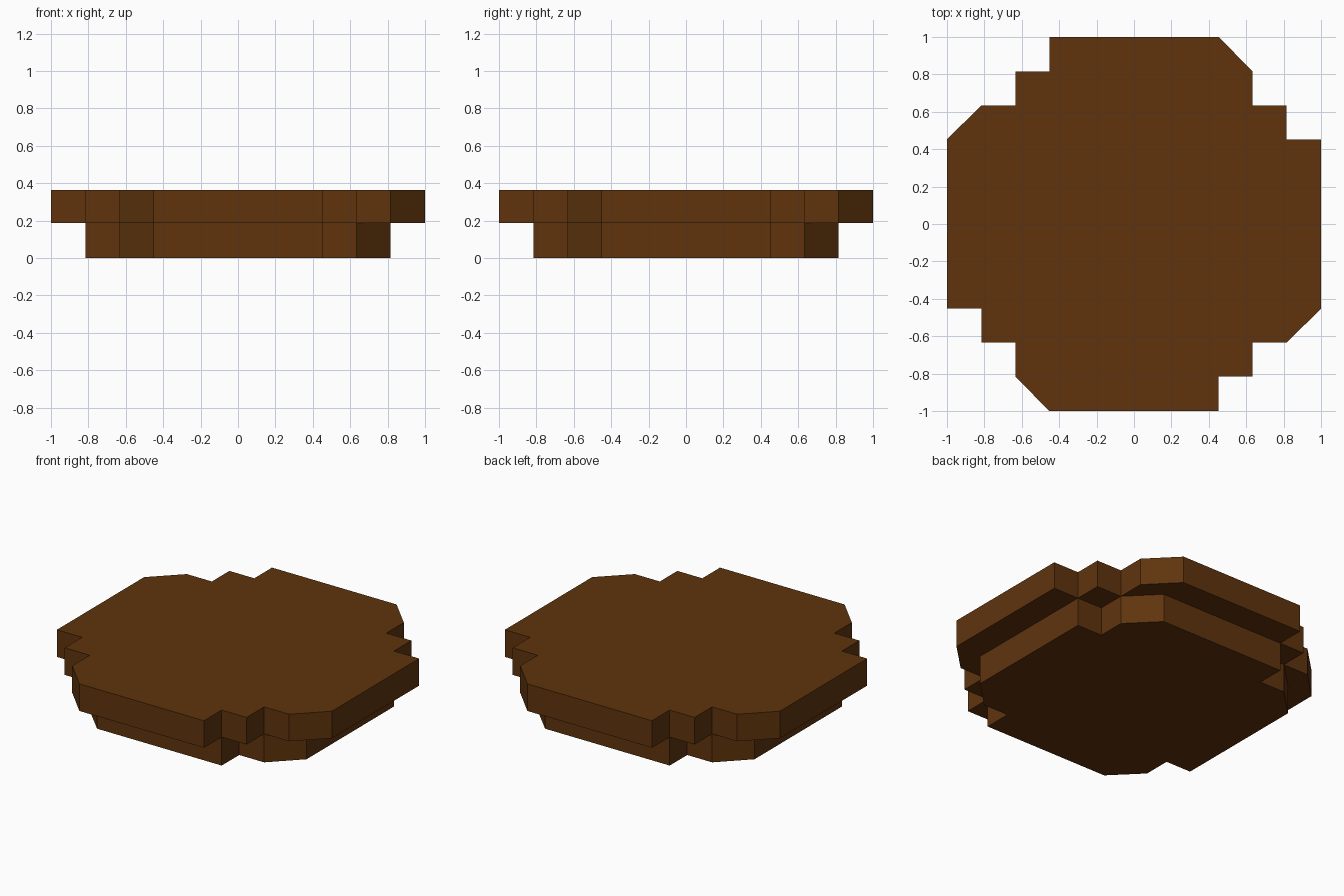
import bpy
import bmesh

cube = bpy.data.objects.get("Cube")
if cube:
    bpy.data.objects.remove(cube, do_unlink=True)

# Single brown colour
BROWN = (0.115, 0.034, 0.004, 1.0)
brown = bpy.data.materials.new("dark_brown")
brown.use_nodes = True
brown.diffuse_color = BROWN
bsdf = brown.node_tree.nodes["Principled BSDF"]
bsdf.inputs["Base Color"].default_value = BROWN
bsdf.inputs["Roughness"].default_value = 0.9


def stepped_outline(steps):
    """Staircase circle: the quarter from +x to +y, turned four times."""
    quarter = []
    n = len(steps)
    for i in range(n - 1):
        x, y = steps[n - 1 - i], steps[i]
        quarter.append((x, y))
        if i < n - 2:
            quarter.append((steps[n - 2 - i], y))
    quarter.append((steps[0], steps[n - 1]))
    points = []
    for _ in range(4):
        points += quarter
        quarter = [(-y, x) for x, y in quarter]
    # Drop repeated corners
    return [p for i, p in enumerate(points) if p != points[i - 1]]


def slab(name, steps, z0, z1):
    """Extrude a stepped outline from z0 to z1."""
    bm = bmesh.new()
    base = bm.faces.new([bm.verts.new((x, y, z0)) for x, y in stepped_outline(steps)])
    top = bmesh.ops.extrude_face_region(bm, geom=[base], use_keep_orig=True)["geom"]
    verts = [v for v in top if isinstance(v, bmesh.types.BMVert)]
    bmesh.ops.translate(bm, verts=verts, vec=(0, 0, z1 - z0))
    bmesh.ops.recalc_face_normals(bm, faces=bm.faces)
    mesh = bpy.data.meshes.new(name)
    bm.to_mesh(mesh)
    bm.free()
    mesh.materials.append(brown)
    obj = bpy.data.objects.new(name, mesh)
    bpy.context.collection.objects.link(obj)
    return obj


# Narrow base layer, then the wider layer that overhangs it by one step
STEPS = [0.453, 0.634, 0.816, 1.0]
slab("lower_layer", STEPS[:3], 0.0, 0.187)
slab("upper_layer", STEPS, 0.187, 0.365)
